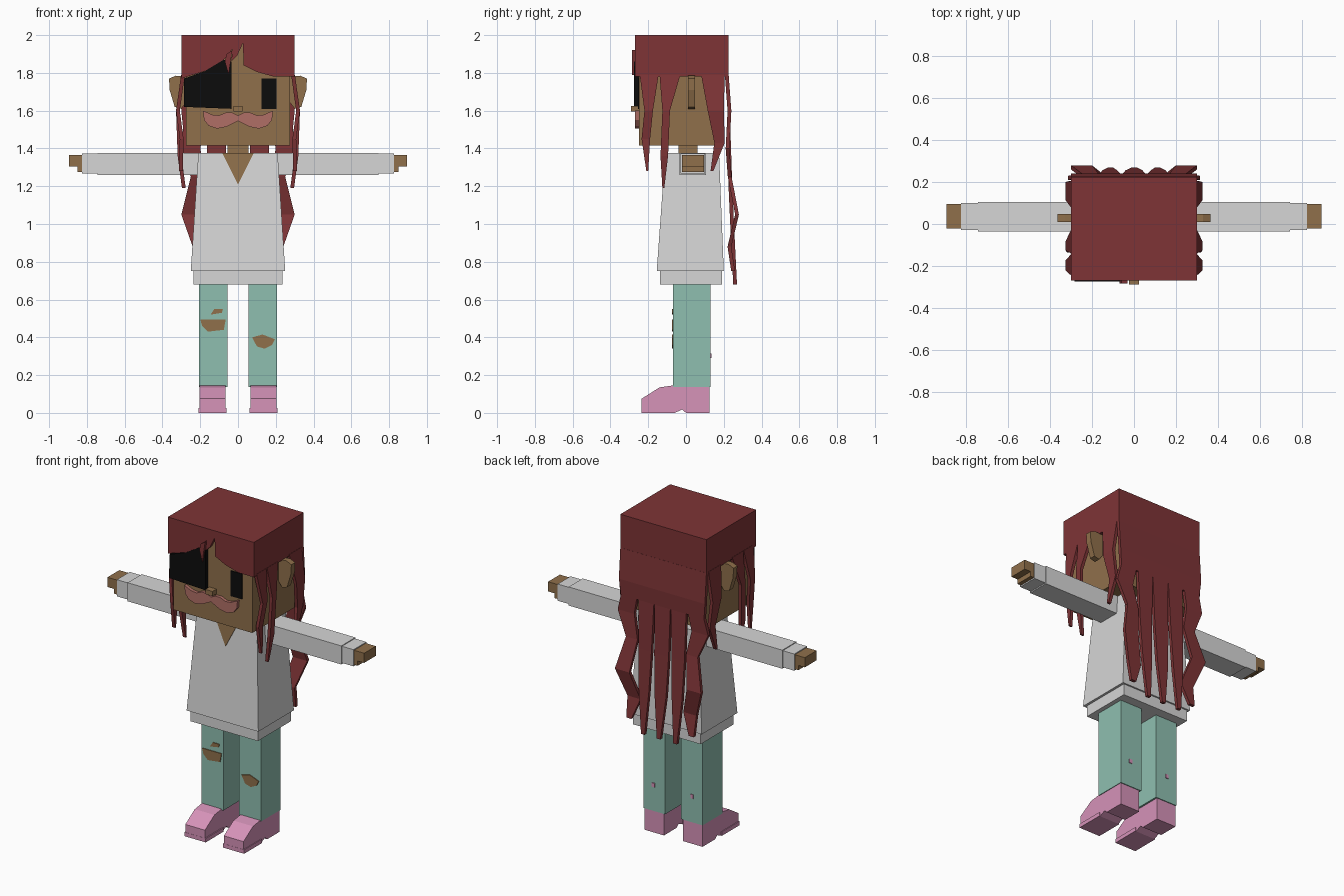
import bpy, bmesh

cube = bpy.data.objects.get("Cube")
if cube:
    bpy.data.objects.remove(cube, do_unlink=True)


def material(name, hex_code):
    """Flat colour from an sRGB hex code."""
    srgb = [int(hex_code[i:i + 2], 16) / 255 for i in (0, 2, 4)]
    col = [c / 12.92 if c < 0.04 else ((c + 0.055) / 1.055) ** 2.4 for c in srgb] + [1]
    m = bpy.data.materials.new(name)
    m.use_nodes = True
    m.diffuse_color = col
    m.node_tree.nodes["Principled BSDF"].inputs["Base Color"].default_value = col
    return m


HAIR = material("dark red hair", "7e3436")
SKIN = material("tan skin", "90704b")
BLACK = material("black", "0c0c0c")
LIP = material("dusty pink", "b06f66")
SHIRT = material("off white", "d6d6d6")
JEANS = material("faded teal", "8fbfb0")
SHOE = material("pink", "d693b9")


def finish(name, bm, mat):
    bmesh.ops.recalc_face_normals(bm, faces=bm.faces)
    me = bpy.data.meshes.new(name)
    bm.to_mesh(me)
    bm.free()
    me.materials.append(mat)
    obj = bpy.data.objects.new(name, me)
    bpy.context.scene.collection.objects.link(obj)
    return obj


def place(axis, u, z, depth):
    return (depth, u, z) if axis == "x" else (u, depth, z)


def prism(name, mat, axis, pts, d0, d1, lean=lambda z: 0):
    """Extrude a profile (u, z) along x or y, optionally leaning with height."""
    bm = bmesh.new()
    a, b = [[bm.verts.new(place(axis, u, z, d + lean(z))) for u, z in pts] for d in (d0, d1)]
    bm.faces.new(a)
    bm.faces.new(b[::-1])
    for i in range(len(pts)):
        j = (i + 1) % len(pts)
        bm.faces.new((a[i], a[j], b[j], b[i]))
    return finish(name, bm, mat)


def box(name, mat, x, y, z, top_x=None, top_y=None):
    """Box from ranges; the top may have its own ranges."""
    bm = bmesh.new()
    rings = []
    for (x0, x1), (y0, y1), h in ((x, y, z[0]), (top_x or x, top_y or y, z[1])):
        rings.append([bm.verts.new(p) for p in
                      ((x0, y0, h), (x1, y0, h), (x1, y1, h), (x0, y1, h))])
    lo, hi = rings
    bm.faces.new(lo[::-1])
    bm.faces.new(hi)
    for i in range(4):
        j = (i + 1) % 4
        bm.faces.new((lo[i], lo[j], hi[j], hi[i]))
    return finish(name, bm, mat)


def strand(name, axis, rows, wave, side=1):
    """Thin lock of hair: rows of (edge, edge, z), depth follows a wave of heights."""
    def depth(z):
        for (z0, d0), (z1, d1) in zip(wave, wave[1:]):
            if z0 >= z >= z1:
                return d0 + (d1 - d0) * (z0 - z) / (z0 - z1)
        return wave[-1][1]
    bm = bmesh.new()
    rings = []
    for a, b, z in rows:
        d = depth(z)
        rings.append([bm.verts.new(place(axis, u, z, side * t)) for u, t in
                      ((a, d - 0.02), (b, d - 0.02), (b, d), (a, d))])
    for r, s in zip(rings, rings[1:]):
        for i in range(4):
            j = (i + 1) % 4
            bm.faces.new((r[i], r[j], s[j], s[i]))
    bm.faces.new(rings[0])
    bm.faces.new(rings[-1][::-1])
    return finish(name, bm, HAIR)


def flip(pts, s):
    return [(u * s, z) for u, z in pts]


# Head and face
box("head", SKIN, (-.275, .275), (-.25, .2), (1.415, 1.97))
box("neck", SKIN, (-.055, .055), (-.04, .06), (1.36, 1.42))
box("nose", SKIN, (-.025, .025), (-.29, -.25), (1.595, 1.625))
box("eye", BLACK, (.125, .205), (-.255, -.25), (1.61, 1.77))
prism("eye_patch", BLACK, "y", [(-.285, 1.62), (-.035, 1.61), (-.035, 1.86), (-.075, 1.87),
                                (-.175, 1.81), (-.285, 1.77)], -.274, -.24)
half = [(.03, 1.59), (.065, 1.59), (.1, 1.575), (.135, 1.578), (.185, 1.6), (.18, 1.55),
        (.155, 1.52), (.11, 1.505), (.06, 1.515)]
prism("moustache", LIP, "y", [(0, 1.575)] + half + [(0, 1.545)] + flip(half[::-1], -1), -.27, -.245)
ear = [(.27, 1.78), (.33, 1.785), (.365, 1.77), (.362, 1.71), (.335, 1.62), (.3, 1.61), (.27, 1.65)]

# Hair cap with a swept fringe
box("hair_cap", HAIR, (-.3, .3), (-.245, .225), (1.78, 2))
prism("fringe", HAIR, "y", [(-.3, 2), (-.3, 1.77), (-.175, 1.81), (-.075, 1.87), (-.03, 1.925),
                            (-.035, 1.86), (-.005, 1.89), (.026, 1.957), (.03, 1.84), (.1, 1.805),
                            (.19, 1.78), (.3, 1.78), (.3, 2)], -.27, -.24)
prism("stray_lock", HAIR, "y", [(-.06, 1.9), (-.03, 1.92), (-.05, 1.79), (-.07, 1.86)], -.285, -.265)

# Long hair down the back
back_wave = [(1.8, .225), (1.6, .24), (1.4, .23), (1.2, .245), (1.05, .28), (.88, .24), (.68, .27)]
strand("back_hair", "y", [(-.3, .3, 1.79), (-.3, .3, 1.6), (-.29, .29, 1.5)], back_wave)
strand("back_strand_middle", "y", [(-.055, .055, 1.5), (-.05, .05, 1.2), (-.04, .04, .95),
                                   (-.01, .015, .68)], back_wave)
outer = [(.18, .29, 1.5), (.2, .315, 1.4), (.17, .25, 1.25), (.2, .3, 1.05),
         (.15, .24, .88), (.2, .235, .75)]
inner = [(.06, .165, 1.5), (.07, .16, 1.2), (.08, .15, .95), (.1, .125, .68)]

# Side locks, as (y, y, z) rows
side_wave = [(1.8, .3), (1.6, .328), (1.5, .302), (1.34, .322), (1.18, .295)]
side_locks = {
    "front": [(-.245, -.145, 1.79), (-.22, -.175, 1.6), (-.235, -.19, 1.45), (-.21, -.2, 1.28)],
    "middle": [(-.14, -.03, 1.79), (-.125, -.085, 1.6), (-.135, -.095, 1.36), (-.125, -.115, 1.19)],
    "rear": [(.08, .205, 1.79), (.115, .2, 1.6), (.15, .205, 1.43), (.13, .145, 1.28)],
}

# Shirt
box("shirt", SHIRT, (-.25, .25), (-.155, .2), (.75, 1.375), (-.21, .21), (-.11, .175))
box("shirt_hem", SHIRT, (-.235, .235), (-.138, .19), (.68, .75))
prism("neckline", SKIN, "y", [(-.083, 1.376), (.083, 1.376), (0, 1.21)], -.114, -.106,
      lambda z: (z - 1.375) * .072)

shoe = [(-.235, 0), (-.235, .075), (-.14, .135), (-.07, .145), (.125, .14), (.125, 0),
        (0, 0), (-.02, .018), (-.06, 0)]

for s, tag in ((1, "left"), (-1, "right")):
    def span(a, b):
        return tuple(sorted((a * s, b * s)))

    prism(tag + "_ear", SKIN, "y", flip(ear, s), .01, .048)
    for part, rows in side_locks.items():
        strand(f"{tag}_{part}_lock", "x", rows, side_wave, s)
    for part, rows in (("outer", outer), ("inner", inner)):
        strand(f"{tag}_{part}_back_strand", "y", [(a * s, b * s, z) for a, b, z in rows], back_wave)

    # Arms held straight out
    box(tag + "_sleeve", SHIRT, span(.18, .745), (-.035, .105), (1.26, 1.377))
    box(tag + "_cuff", SHIRT, span(.745, .825), (-.028, .1), (1.267, 1.372))
    box(tag + "_hand", SKIN, span(.82, .895), (-.022, .095), (1.305, 1.366))
    box(tag + "_thumb", SKIN, span(.82, .85), (-.022, .095), (1.275, 1.31))

    # Legs and shoes
    box(tag + "_leg", JEANS, span(.055, .207), (-.068, .13), (.138, .7))
    box(tag + "_back_hole", SHOE, span(.125, .145), (.128, .135), (.29, .315))
    prism(tag + "_shoe", SHOE, "x", shoe, .066 * s, .203 * s)
    box(tag + "_sole", SHOE, span(.06, .208), (-.236, -.06), (0, .025))

# Worn holes at the knees
for name, pts in {
    "right_knee_hole": [(-.2, .495), (-.065, .495), (-.075, .44), (-.16, .43), (-.19, .46)],
    "right_small_hole": [(-.145, .52), (-.125, .55), (-.08, .55), (-.085, .53)],
    "left_knee_hole": [(.075, .4), (.13, .415), (.195, .39), (.18, .36), (.14, .34), (.1, .352)],
}.items():
    prism(name, SKIN, "y", pts, -.073, -.066)
